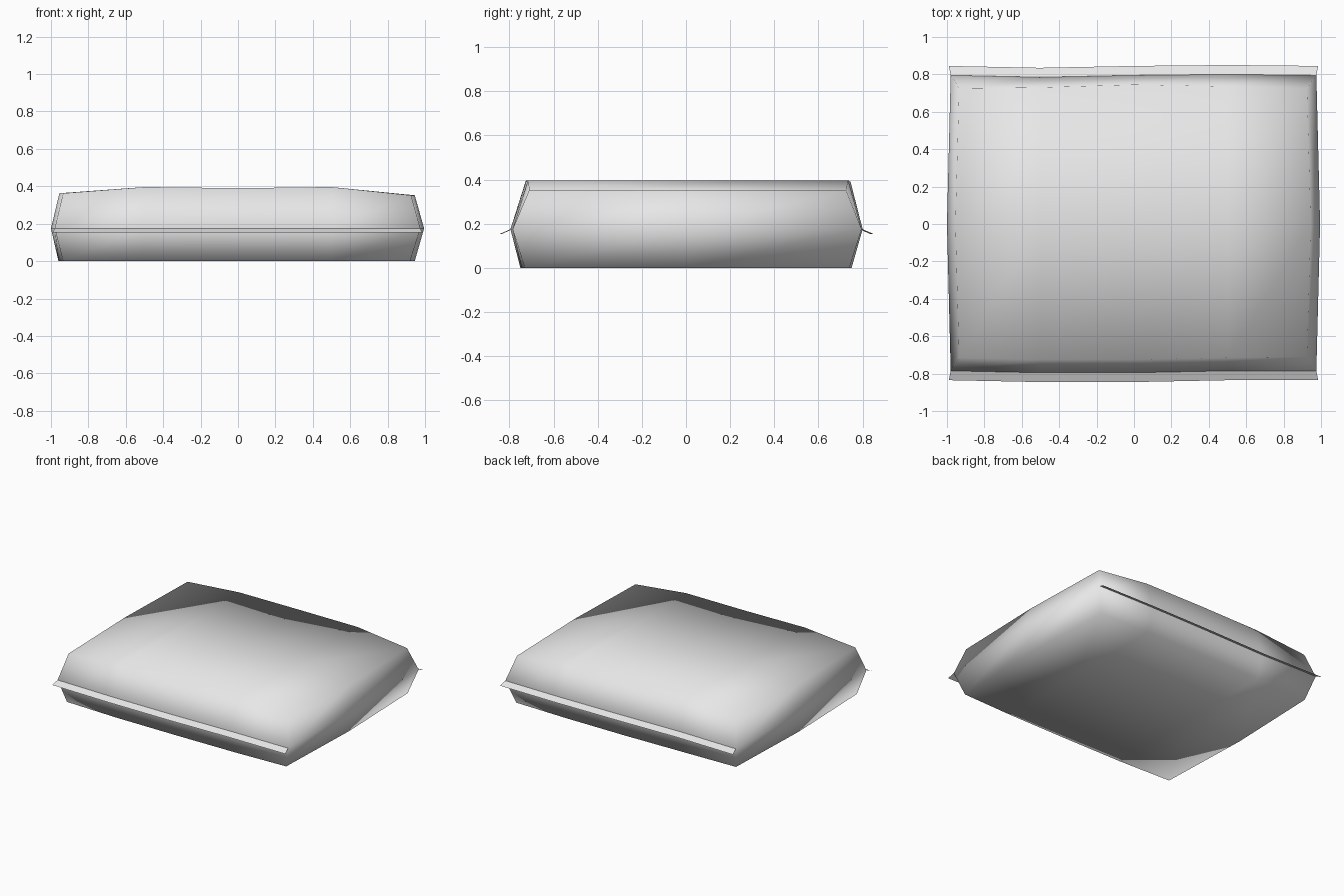
import bpy
import bmesh

cube = bpy.data.objects.get("Cube")
if cube:
    bpy.data.objects.remove(cube)

grey = bpy.data.materials.new("plain grey")
grey.use_nodes = True
colour = (0.8, 0.8, 0.8, 1)
grey.diffuse_color = colour
grey.node_tree.nodes["Principled BSDF"].inputs["Base Color"].default_value = colour

COLS, ROWS = 5, 3
# The perimeter of the grid, counter-clockwise from the front right corner
RIM = ([(i, 0) for i in range(COLS)] + [(COLS - 1, 1)]
       + [(i, 2) for i in reversed(range(COLS))] + [(0, 1)])

# Each level: x of columns, y of front and back rows, side bulge, heights
LEVELS = {
    "bottom": ((-0.935, -0.5, 0, 0.5, 0.92), (-0.735, -0.75, -0.75, -0.745, -0.73),
               (0.73, 0.74, 0.75, 0.75, 0.74), 0.025, (0,) * COLS),
    "seam": ((-0.98, -0.5, 0, 0.5, 0.975), (-0.785, -0.795, -0.795, -0.785, -0.785),
             (0.795, 0.785, 0.795, 0.8, 0.795), 0.02, (0.175,) * COLS),
    "top": ((-0.935, -0.5, 0, 0.5, 0.925), (-0.715, -0.725, -0.725, -0.715, -0.71),
            (0.725, 0.73, 0.745, 0.735, 0.725), 0.02, (0.363, 0.396, 0.39, 0.396, 0.352)),
}


def point(level, i, j):
    xs, front, back, bulge, zs = LEVELS[level]
    x = xs[i]
    if j == 1 and i in (0, COLS - 1):
        x += bulge if i else -bulge
    return (x, (front[i], 0, back[i])[j], zs[i])


def finish(bm, name):
    mesh = bpy.data.meshes.new(name)
    bm.to_mesh(mesh)
    bm.free()
    mesh.materials.append(grey)
    for poly in mesh.polygons:
        poly.use_smooth = True
    obj = bpy.data.objects.new(name, mesh)
    bpy.context.collection.objects.link(obj)


# Pouch: two quilted panels joined by walls that fold out to the seam
bm = bmesh.new()
panels = {}
for level in ("bottom", "top"):
    grid = {(i, j): bm.verts.new(point(level, i, j))
            for i in range(COLS) for j in range(ROWS)}
    for i in range(COLS - 1):
        for j in range(ROWS - 1):
            bm.faces.new([grid[i, j], grid[i + 1, j], grid[i + 1, j + 1], grid[i, j + 1]])
    panels[level] = [grid[k] for k in RIM]
seam = [bm.verts.new(point("seam", i, j)) for i, j in RIM]
for low, high in ((panels["bottom"], seam), (seam, panels["top"])):
    for k in range(len(RIM)):
        n = (k + 1) % len(RIM)
        bm.faces.new([low[k], low[n], high[n], high[k]])
bmesh.ops.recalc_face_normals(bm, faces=bm.faces)
finish(bm, "pouch")

# Sealed flaps along the front and back seams
for name, row, side in (("front_flap", 0, -1), ("back_flap", 2, 1)):
    bm = bmesh.new()
    inner, outer = [], []
    for i in range(COLS):
        x, y, z = point("seam", i, row)
        inner.append(bm.verts.new((x, y, z)))
        outer.append(bm.verts.new((x * 1.01, y + side * 0.05, z - 0.022)))
    for i in range(COLS - 1):
        quad = [inner[i], inner[i + 1], outer[i + 1], outer[i]]
        bm.faces.new(quad if side < 0 else quad[::-1])
    bmesh.ops.recalc_face_normals(bm, faces=bm.faces)
    for face in bm.faces:
        face.normal_update()
        if face.normal.z < 0:
            face.normal_flip()
    finish(bm, name)
